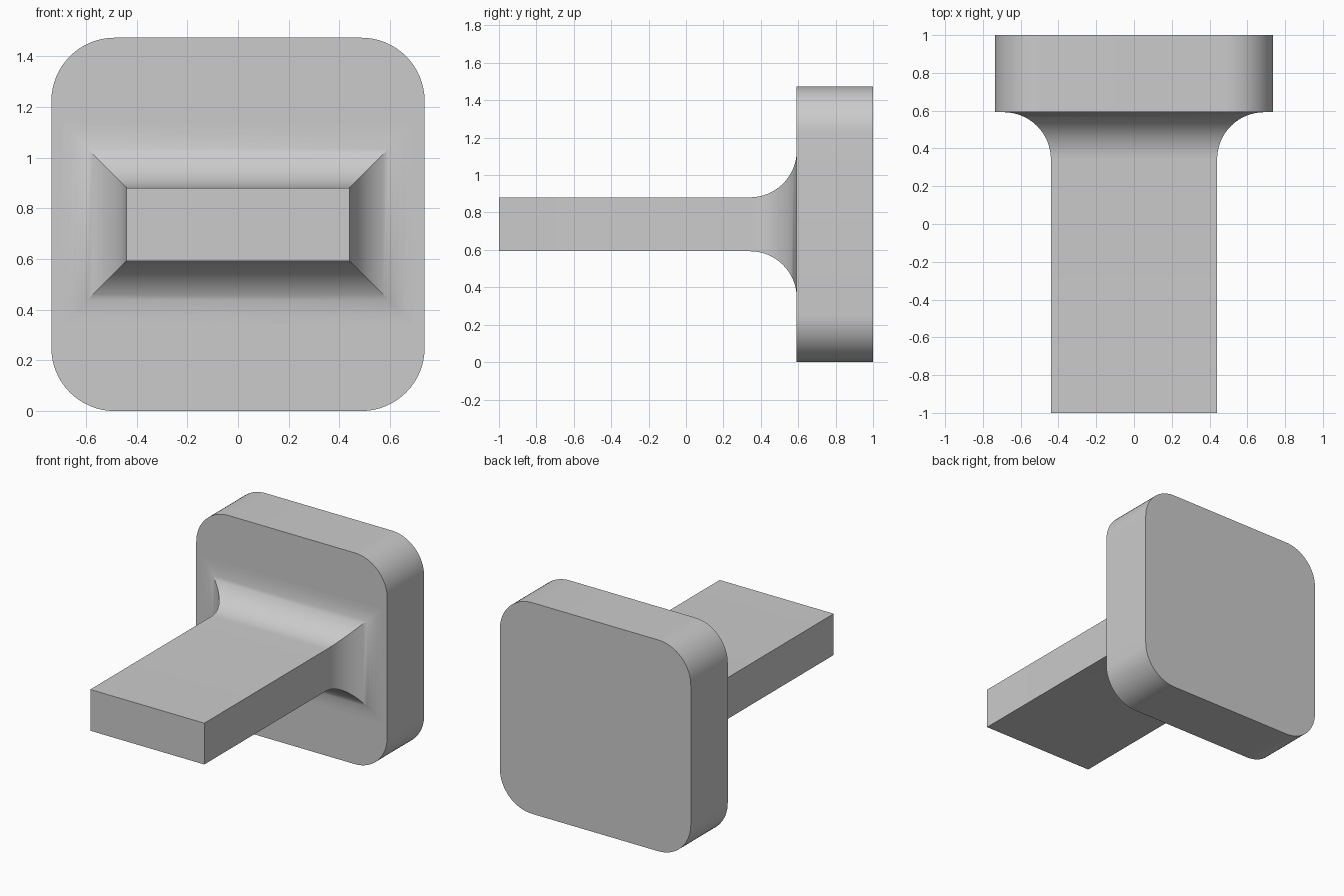
import bpy, bmesh
from math import sin, cos, pi, radians

cube = bpy.data.objects.get("Cube")
if cube:
    bpy.data.objects.remove(cube, do_unlink=True)

GREY = (0.6, 0.6, 0.6, 1)
grey = bpy.data.materials.new("plain grey")
grey.use_nodes = True
grey.diffuse_color = GREY
grey.node_tree.nodes["Principled BSDF"].inputs["Base Color"].default_value = GREY

HALF = 0.737            # half width of the plate, also the centre height
PLATE_FRONT = 0.592
STEM_X, STEM_Z = 0.44, 0.144
FILLET = 0.25


def loft(name, rings):
    """Skin a list of equal-length closed rings and cap both ends."""
    bm = bmesh.new()
    loops = [[bm.verts.new(p) for p in ring] for ring in rings]
    for a, b in zip(loops, loops[1:]):
        for i in range(len(a)):
            j = (i + 1) % len(a)
            bm.faces.new((a[i], a[j], b[j], b[i]))
    bm.faces.new(loops[0])
    bm.faces.new(loops[-1])
    bmesh.ops.recalc_face_normals(bm, faces=bm.faces)
    mesh = bpy.data.meshes.new(name)
    bm.to_mesh(mesh)
    bm.free()
    mesh.materials.append(grey)
    obj = bpy.data.objects.new(name, mesh)
    bpy.context.collection.objects.link(obj)
    bpy.ops.object.select_all(action='DESELECT')
    obj.select_set(True)
    bpy.context.view_layer.objects.active = obj
    bpy.ops.object.shade_smooth_by_angle(angle=radians(30))
    return obj


def rounded_square(y, half, radius, steps=16):
    inner = half - radius
    ring = []
    for corner, (sx, sz) in enumerate([(1, 1), (-1, 1), (-1, -1), (1, -1)]):
        for s in range(steps + 1):
            a = (corner + s / steps) * pi / 2
            ring.append((sx * inner + radius * cos(a), y,
                         HALF + sz * inner + radius * sin(a)))
    return ring


def rectangle(y, grow):
    x, z = STEM_X + grow, STEM_Z + grow
    return [(sx * x, y, HALF + sz * z)
            for sx, sz in [(1, 1), (-1, 1), (-1, -1), (1, -1)]]


# Back plate with rounded corners
loft("back_plate", [rounded_square(y, HALF, 0.25) for y in (PLATE_FRONT, 1)])

# Flat stem flaring into the plate with a concave mitred fillet
STEPS = 16
flare = [rectangle(PLATE_FRONT - FILLET + FILLET * sin(a), FILLET * (1 - cos(a)))
         for a in (i / STEPS * pi / 2 for i in range(STEPS + 1))]
loft("stem", [rectangle(-1, 0)] + flare)
